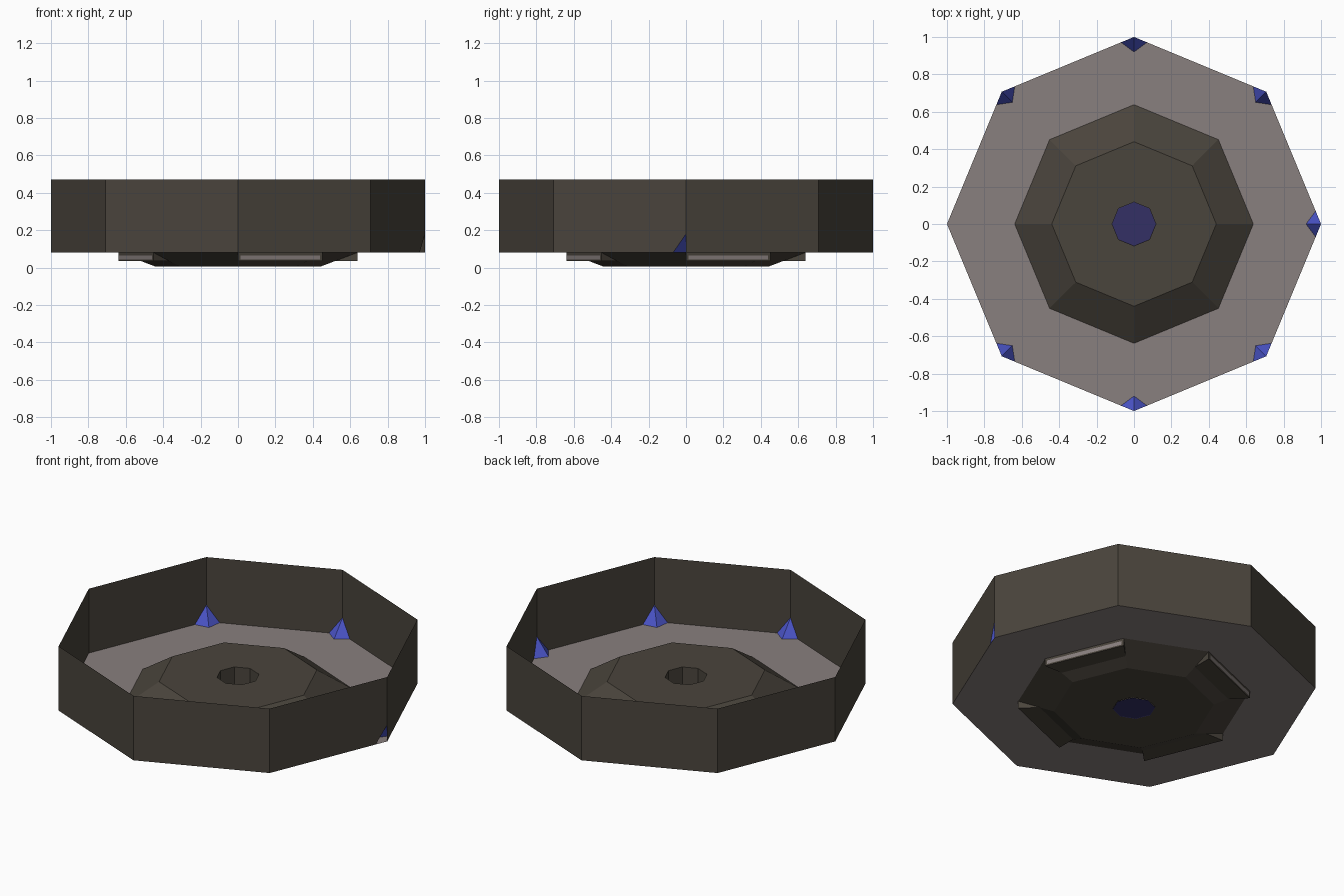
import bpy
from math import cos, sin, pi

if "Cube" in bpy.data.objects:
    bpy.data.objects.remove(bpy.data.objects["Cube"])

def mat(name, c):
    m = bpy.data.materials.new(name)
    m.diffuse_color = (*c, 1)
    m.use_nodes = True
    m.node_tree.nodes["Principled BSDF"].inputs["Base Color"].default_value = m.diffuse_color
    return m

OLIVE = mat("dark_olive", (0.068, 0.058, 0.045))
GREY = mat("warm_grey", (0.25, 0.215, 0.21))
BLUE = mat("blue", (0.07, 0.09, 0.58))
NAVY = mat("navy", (0.034, 0.030, 0.13))

def add(name, verts, faces, m):
    me = bpy.data.meshes.new(name)
    me.from_pydata(verts, [], faces)
    me.materials.append(m)
    ob = bpy.data.objects.new(name, me)
    bpy.context.collection.objects.link(ob)
    return ob

def pt(r, k, z):
    return (r * cos(k * pi / 4), r * sin(k * pi / 4), z)

def lathe(name, profile, m, cap=False):
    # octagonal surface through (radius, height) rings
    verts = [pt(r, k, z) for r, z in profile for k in range(8)]
    faces = [(i * 8 + k, i * 8 + (k + 1) % 8, i * 8 + 8 + (k + 1) % 8, i * 8 + 8 + k)
             for i in range(len(profile) - 1) for k in range(8)]
    if cap:
        faces.append(tuple(range(8)))
    return add(name, verts, faces, m)

def along(a, b, d):
    # point from corner a towards corner b on the wall, at floor height
    p, q = pt(1, a, FLOOR), pt(1, b, FLOOR)
    t = d / (2 * sin(pi / 8))
    return tuple(u + (v - u) * t for u, v in zip(p, q))

FLOOR, TOP, TIP = 0.08, 0.47, 0.18

# Outer wall, one panel with a small corner notch
for k in range(8):
    v = [pt(1, k, FLOOR), pt(1, k + 1, FLOOR), pt(1, k + 1, TOP), pt(1, k, TOP)]
    if k == 7:
        v[1:2] = [along(8, 7, 0.075), pt(1, 8, TIP)]
    add(f"wall_panel_{k}", v, [tuple(range(len(v)))], OLIVE)

# Floor ring
lathe("floor", [(0.6, FLOOR), (1.0, FLOOR)], GREY)

# Corner spikes, all corners but the left one
for k in range(8):
    if k == 4:
        continue
    v = [pt(1, k, TIP), along(k, k + 1, 0.075), pt(0.92, k, FLOOR), along(k, k - 1, 0.075)]
    add(f"corner_spike_{k}", v, [(0, 1, 2), (0, 2, 3)], BLUE)

# Central hub: raised above and below the floor, with a hole
lathe("hub", [(0.117, 0.005), (0.44, 0.005), (0.638, FLOOR), (0.44, 0.21),
              (0.117, 0.21), (0.117, 0.005)], OLIVE)
lathe("hub_disc", [(0.115, 0.004), (0.117, 0.003)], NAVY, True)

# Ledges under alternate hub sides, with grey inset strips
for k in (0, 2, 4, 6):
    a, b = k, k + 1
    v = [pt(0.638, a, 0.035), pt(0.638, b, 0.035), pt(0.638, b, FLOOR), pt(0.638, a, FLOOR),
         pt(0.52, a, 0.035), pt(0.52, b, 0.035)]
    add(f"ledge_{k}", v, [(0, 1, 2, 3), (4, 5, 1, 0), (0, 3, 4), (1, 5, 2)], OLIVE)
    p, q = pt(0.641, a, 0), pt(0.641, b, 0)
    mix = lambda t, z: (p[0] + (q[0] - p[0]) * t, p[1] + (q[1] - p[1]) * t, z)
    add(f"ledge_strip_{k}", [mix(.03, .042), mix(.97, .042), mix(.97, .064), mix(.03, .064)],
        [(0, 1, 2, 3)], GREY)
